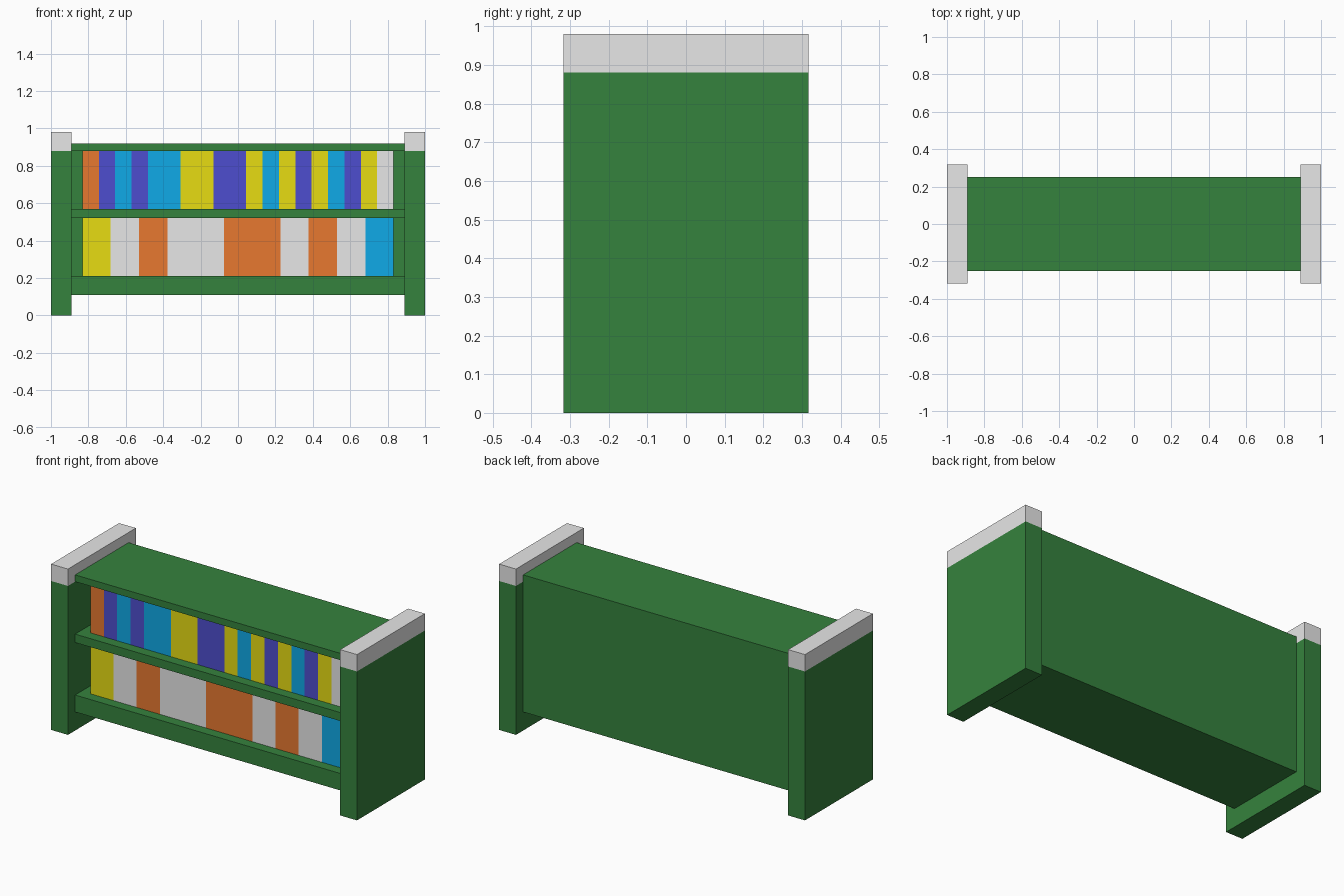
import bpy

if "Cube" in bpy.data.objects:
    bpy.data.objects.remove(bpy.data.objects["Cube"])


def material(name, rgb):
    m = bpy.data.materials.new(name)
    m.diffuse_color = (*rgb, 1.0)
    m.use_nodes = True
    m.node_tree.nodes["Principled BSDF"].inputs["Base Color"].default_value = m.diffuse_color
    return m


MATS = {
    "green": material("green", (0.036, 0.223, 0.047)),
    "white": material("light_grey", (0.8, 0.8, 0.8)),
    "orange": material("orange", (0.8, 0.19, 0.03)),
    "yellow": material("yellow", (0.8, 0.72, 0.006)),
    "cyan": material("sky_blue", (0.005, 0.402, 0.8)),
    "indigo": material("indigo", (0.076, 0.076, 0.624)),
}


def box(name, colour, x, y, z):
    """Box from (min, max) pairs on each axis."""
    bpy.ops.mesh.primitive_cube_add(
        size=1, location=[(a + b) / 2 for a, b in (x, y, z)])
    ob = bpy.context.object
    ob.name = name
    ob.scale = [b - a for a, b in (x, y, z)]
    bpy.ops.object.transform_apply(location=False, rotation=False, scale=True)
    ob.data.materials.append(MATS[colour])
    return ob


INNER = 0.89   # inside face of the end panels
DEPTH = 0.25   # half depth of the shelf body
BACK = 0.20    # inside face of the back panel

# End panels with pale caps
for side, label in ((-1, "left"), (1, "right")):
    x = sorted((side * INNER, side * 1.0))
    box(label + "_end_panel", "green", x, (-0.317, 0.317), (0, 0.88))
    box(label + "_end_cap", "white", x, (-0.317, 0.317), (0.88, 0.98))

# Boards and back panel
for label, z in (("bottom_board", (0.11, 0.21)),
                 ("middle_shelf", (0.52, 0.57)),
                 ("top_board", (0.88, 0.92))):
    y_max = BACK if label == "middle_shelf" else DEPTH
    box(label, "green", (-INNER, INNER), (-DEPTH, y_max), z)
box("back_panel", "green", (-INNER, INNER), (BACK, DEPTH), (0.21, 0.88))


def book_row(label, colours, z):
    """Equal-width books; neighbours of one colour read as a wide book."""
    width = 1.664 / len(colours)
    for i, colour in enumerate(colours):
        x0 = -0.832 + i * width
        box(f"{label}_book_{i + 1}", colour, (x0, x0 + width), (-0.19, BACK), z)


# Books
book_row("upper", ("orange indigo cyan indigo cyan cyan yellow yellow indigo indigo "
                   "yellow cyan yellow indigo yellow cyan indigo yellow white").split(),
         (0.57, 0.88))
book_row("lower", ("yellow white orange white white orange orange white "
                   "orange white cyan").split(), (0.21, 0.52))
